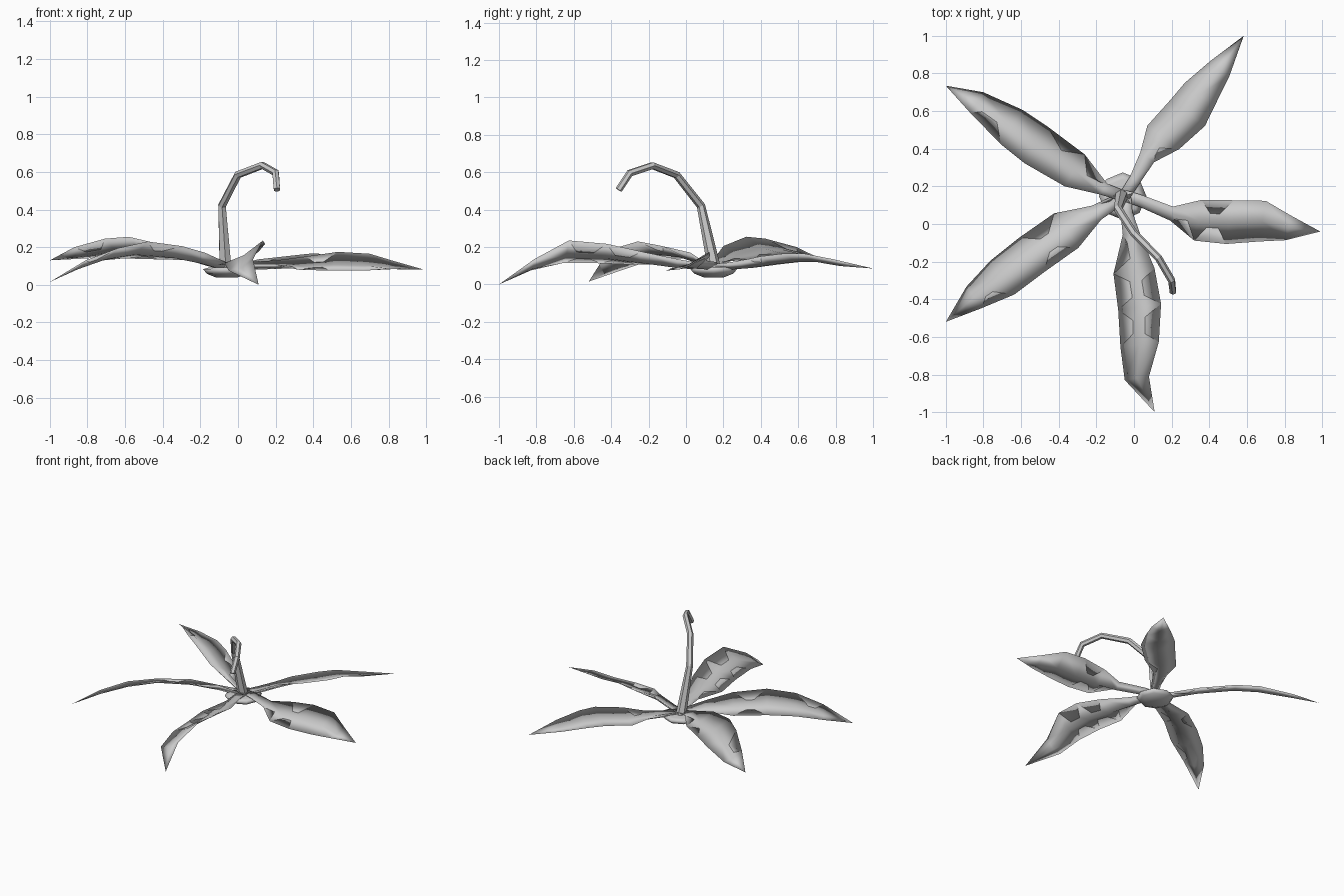
import bpy, math
from mathutils import Vector

if "Cube" in bpy.data.objects:
    bpy.data.objects.remove(bpy.data.objects["Cube"])


def make_mesh(name, verts, faces, smooth=False):
    me = bpy.data.meshes.new(name)
    me.from_pydata([tuple(v) for v in verts], [], faces)
    me.polygons.foreach_set("use_smooth", [smooth] * len(me.polygons))
    me.update()
    ob = bpy.data.objects.new(name, me)
    bpy.context.collection.objects.link(ob)
    return ob


def leaf(name, stations, tip):
    """Thin folded blade, upper and lower skins sharing one smooth rim.
    Station: x, y, z, half width, rise of the right edge."""
    end = Vector(tip)
    d = end - Vector(stations[0][:3])
    d.z = 0
    d.normalize()
    right = Vector((d.y, -d.x, 0))
    verts, faces = [], []
    n = len(stations)
    for i, (x, y, z, w, rise) in enumerate(stations):
        c = Vector((x, y, z))
        side = right * w + Vector((0, 0, rise))
        keel = Vector((0, 0, 0.012 + 0.06 * w))
        thick = Vector((0, 0, 0.022 if w < 0.06 and i < n / 2 else 0.006))
        verts += [c - side, c - keel, c + side, c - keel - thick]
    verts.append(end)
    # each station is a closed loop: left, upper keel, right, lower keel
    for i in range(n - 1):
        for k in range(4):
            a, b = i * 4 + k, i * 4 + (k + 1) % 4
            faces.append((a, b, b + 4, a + 4))
    s = (n - 1) * 4
    faces += [(s + k, s + (k + 1) % 4, n * 4) for k in range(4)]
    faces.append((3, 2, 1, 0))
    make_mesh(name, verts, faces, True)


def rings(name, loops, smooth=False):
    """Skin a list of closed loops and cap both ends."""
    n = len(loops[0])
    verts = [v for lp in loops for v in lp]
    faces = [(i * n + k, i * n + (k + 1) % n, (i + 1) * n + (k + 1) % n, (i + 1) * n + k)
             for i in range(len(loops) - 1) for k in range(n)]
    faces += [tuple(reversed(range(n))), tuple(range(len(verts) - n, len(verts)))]
    make_mesh(name, verts, faces, smooth)


# Five drooping leaves
leaf("back_right_leaf", [
    (-.05, .15, .11, .03, 0), (.005, .235, .115, .032, 0), (.07, .355, .125, .045, .01),
    (.155, .46, .13, .105, .02), (.285, .59, .145, .115, .02), (.35, .69, .145, .10, .02),
    (.455, .825, .12, .065, .015)], (.583, 1, .085))
leaf("back_left_leaf", [
    (-.06, .15, .11, .03, 0), (-.16, .185, .135, .034, -.01), (-.315, .285, .17, .10, -.035),
    (-.52, .42, .21, .115, -.045), (-.65, .515, .205, .108, -.04),
    (-.835, .645, .17, .065, -.03)], (-1, .735, .13))
leaf("front_left_leaf", [
    (-.06, .14, .11, .03, 0), (-.2, .06, .15, .045, -.02), (-.36, -.035, .17, .112, -.035),
    (-.545, -.165, .185, .113, -.045), (-.7, -.285, .16, .11, -.035),
    (-.85, -.39, .105, .07, -.025)], (-1, -.52, .015))
leaf("front_leaf", [
    (-.045, .14, .11, .03, 0), (-.04, .06, .115, .032, 0), (-.015, -.05, .125, .045, -.01),
    (0, -.25, .14, .11, -.035), (.03, -.44, .165, .115, -.052), (.03, -.64, .175, .103, -.06),
    (.015, -.82, .105, .065, -.03)], (.11, -1, 0))
leaf("right_leaf", [
    (-.05, .15, .11, .03, 0), (.03, .125, .115, .032, -.005), (.2, .055, .12, .038, -.01),
    (.34, .02, .115, .11, -.035), (.51, .01, .125, .118, -.05), (.68, .015, .12, .11, -.045),
    (.82, -.02, .105, .067, -.02)], (.99, -.04, .08))

# Shallow bulb under the leaves
rings("bulb", [[(-.06 + r * math.cos(math.tau * k / 8), .148 + r * math.sin(math.tau * k / 8), z)
                for k in range(8)]
               for r, z in ((.055, .038), (.105, .058), (.126, .083), (.09, .093))], True)

# Hooked stem, tapering along its path
path = [Vector(p) for p in ((-.065, .155, .07), (-.085, .08, .42), (0, -.05, .585),
                            (.13, -.18, .635), (.2, -.3, .595), (.207, -.36, .505))]
radii = (.036, .023, .021, .02, .02, .019)
across = Vector((.83, .56, 0)).normalized()
loops = []
for i, p in enumerate(path):
    t = (path[min(i + 1, 5)] - path[max(i - 1, 0)]).normalized()
    u = (across - t * across.dot(t)).normalized()
    v = t.cross(u)
    loops.append([p + radii[i] * (u * math.cos(math.tau * k / 6) + v * math.sin(math.tau * k / 6))
                  for k in range(6)])
rings("hooked_stem", loops)
